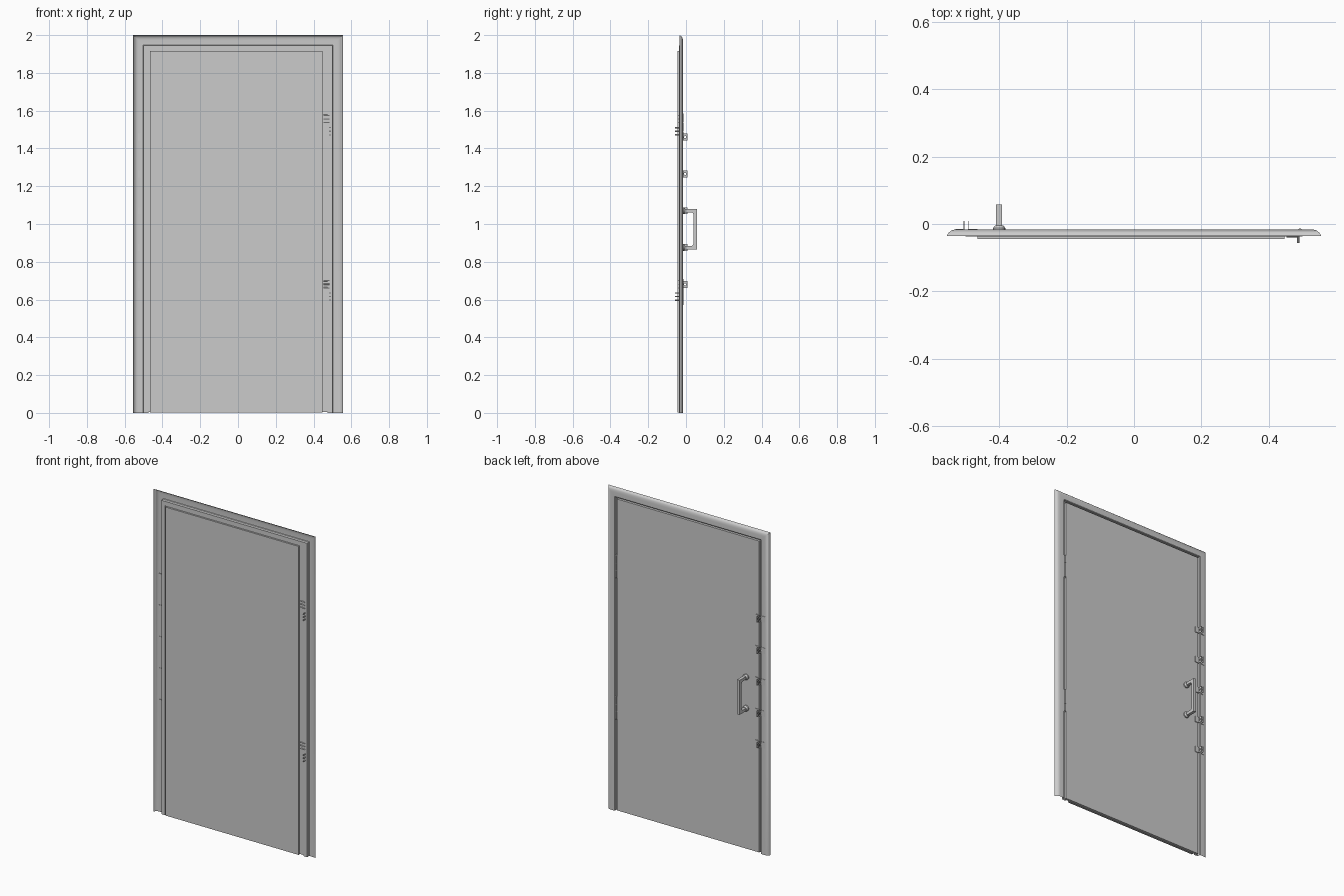
import bpy, bmesh, math
from mathutils import Matrix, Vector

if "Cube" in bpy.data.objects:
    bpy.data.objects.remove(bpy.data.objects["Cube"])


def finish(name, bm, smooth=None, recalc=True):
    if recalc:
        bmesh.ops.recalc_face_normals(bm, faces=bm.faces)
    me = bpy.data.meshes.new(name)
    bm.to_mesh(me)
    bm.free()
    ob = bpy.data.objects.new(name, me)
    bpy.context.collection.objects.link(ob)
    if smooth:
        bpy.ops.object.select_all(action='DESELECT')
        bpy.context.view_layer.objects.active = ob
        ob.select_set(True)
        bpy.ops.object.shade_smooth_by_angle(angle=math.radians(smooth))
    return ob


def add_box(bm, x0, x1, y0, y1, z0, z1):
    m = Matrix.Translation(((x0 + x1) / 2, (y0 + y1) / 2, (z0 + z1) / 2))
    m = m @ Matrix.Diagonal((x1 - x0, y1 - y0, z1 - z0, 1))
    bmesh.ops.create_cube(bm, size=1, matrix=m)


def add_rod(bm, a, b, r1, r2=None, n=12):
    a, b = Vector(a), Vector(b)
    d = b - a
    m = Matrix.Translation((a + b) / 2) @ d.to_track_quat('Z', 'Y').to_matrix().to_4x4()
    bmesh.ops.create_cone(bm, cap_ends=True, segments=n, radius1=r1,
                          radius2=r1 if r2 is None else r2, depth=d.length, matrix=m)


# Frame: pressed sheet profile (inset, y) swept around three sides with mitres
profile = [(0, -.035), (.002, -.030), (.006, -.025), (.012, -.020), (.018, -.0175), (.026, -.0165),
           (.052, -.0165), (.055, -.019), (.055, -.037), (.080, -.037), (.080, -.034)]
bm = bmesh.new()
rows = []
for d, y in profile:
    x, top = .555 - d, 2 - d
    rows.append([bm.verts.new(p) for p in
                 ((-x, y, 0), (-x, y, top), (x, y, top), (x, y, 0))])
for a, b in zip(rows, rows[1:]):
    for i in range(3):
        bm.faces.new((a[i], a[i + 1], b[i + 1], b[i]))
finish("door_frame", bm, 35)

# Door leaf: wide back panel with a narrower front panel
bm = bmesh.new()
add_box(bm, -.488, .485, -.034, -.019, .005, 1.935)
finish("door_back_panel", bm)
bm = bmesh.new()
add_box(bm, -.465, .447, -.045, -.034, .003, 1.915)
finish("door_front_panel", bm)

# Pull handle: C-shaped outline with chamfered inner corners, on round mounts
zc, hh = .973, .107
outline = [(-.012, hh), (.058, hh), (.058, -hh), (-.012, -hh), (-.012, .018 - hh),
           (.032, .018 - hh), (.041, .030 - hh), (.041, hh - .030), (.032, hh - .018), (-.012, hh - .018)]
bm = bmesh.new()
face = bm.faces.new([bm.verts.new((-.409, y, zc + z)) for y, z in outline])
ext = bmesh.ops.extrude_face_region(bm, geom=[face])
bmesh.ops.translate(bm, vec=(.018, 0, 0),
                    verts=[v for v in ext['geom'] if isinstance(v, bmesh.types.BMVert)])
finish("handle_bar", bm)
bm = bmesh.new()
for s in (-1, 1):
    z = zc + s * (hh - .010)
    add_rod(bm, (-.4, -.020, z), (-.4, -.012, z), .018, n=16)
    add_rod(bm, (-.4, -.012, z), (-.4, -.004, z), .018, .012, n=16)
finish("handle_mounts", bm, 35)


# Padlock eyes: base plate plus an upright square tab with a round hole
def add_eye(bm, x, plate_x, z):
    add_box(bm, min(x, plate_x), max(x, plate_x), -.0190, -.0145, z - .018, z + .018)
    n, h, r, t, yc = 16, .0135, .006, .0025, -.005
    rings = []
    for dx in (-t / 2, t / 2):
        outer, inner = [], []
        for i in range(n):
            a = 2 * math.pi * i / n
            c, s = math.cos(a), math.sin(a)
            k = 1 / max(abs(c), abs(s))
            outer.append(bm.verts.new((x + dx, yc + h * c * k, z + .018 * s * k)))
            inner.append(bm.verts.new((x + dx, yc + r * c, z + r * s)))
        rings.append((outer, inner))
    (o1, i1), (o2, i2) = rings
    for a, b in ((o1, i1), (i1, i2), (i2, o2), (o2, o1)):
        for i in range(n):
            j = (i + 1) % n
            bm.faces.new((a[i], a[j], b[j], b[i]))


for n, z in enumerate((.68, .875, 1.07, 1.265, 1.46)):
    bm = bmesh.new()
    add_eye(bm, -.492, -.465, z)
    add_eye(bm, -.504, -.530, z)
    finish(f"lock_eyes_{n + 1}", bm)

# Hinges: leaves, barrel and screws
for n, z in enumerate((.64, 1.515)):
    bm = bmesh.new()
    add_box(bm, .485, .4875, -.036, -.019, z - .07, z + .07)
    add_box(bm, .4965, .4995, -.036, -.019, z - .07, z + .07)
    for k in range(3):
        z0 = z - .07 + k * .047
        add_rod(bm, (.4925, -.018, z0), (.4925, -.018, z0 + .045), .005)
    finish(f"hinge_{n + 1}", bm, 35)
    bm = bmesh.new()
    for k in range(3):
        zf, zs = z - .043 + k * .019, z + .022 + k * .019
        add_rod(bm, (.487, -.020, zf), (.487, -.057, zf), .0035, n=8)
        add_rod(bm, (.485, -.036, zs), (.453, -.036, zs), .0035, n=8)
    finish(f"hinge_screws_{n + 1}", bm, 35)
